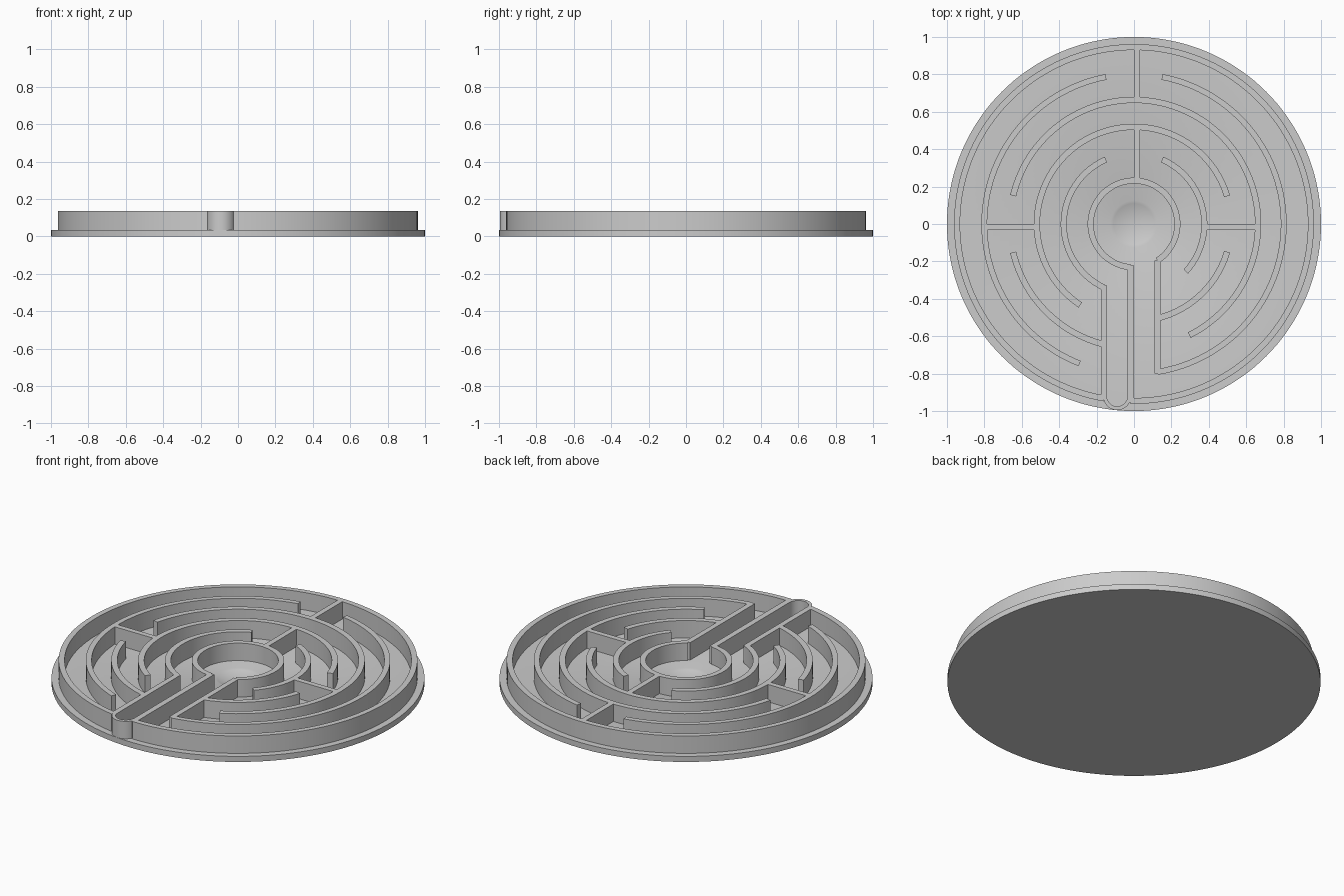
import bpy, bmesh, math

if "Cube" in bpy.data.objects:
    bpy.data.objects.remove(bpy.data.objects["Cube"])

FLOOR, TOP, SUNK = 0.033, 0.136, 0.026   # floor height, wall top, wall foot sunk in floor


def finish(bm, name, smooth=True):
    bmesh.ops.recalc_face_normals(bm, faces=bm.faces)
    mesh = bpy.data.meshes.new(name)
    bm.to_mesh(mesh)
    bm.free()
    obj = bpy.data.objects.new(name, mesh)
    bpy.context.collection.objects.link(obj)
    if smooth:
        bpy.ops.object.select_all(action='DESELECT')
        obj.select_set(True)
        bpy.context.view_layer.objects.active = obj
        bpy.ops.object.shade_smooth_by_angle(angle=math.radians(30))
    return obj


def arc_wall(name, r_in, r_out, a0, a1, cx=0.0, cy=0.0, step=2.5):
    """Curved wall between two angles in degrees."""
    bm = bmesh.new()
    n = max(8, round((a1 - a0) / step))
    rings = []
    for i in range(n + 1):
        a = math.radians(a0 + (a1 - a0) * i / n)
        rings.append([bm.verts.new((cx + r * math.cos(a), cy + r * math.sin(a), z))
                      for r, z in ((r_in, SUNK), (r_out, SUNK), (r_out, TOP), (r_in, TOP))])
    for p, q in zip(rings, rings[1:]):
        for k in range(4):
            j = (k + 1) % 4
            bm.faces.new((p[k], p[j], q[j], q[k]))
    bm.faces.new(rings[0])
    bm.faces.new(rings[-1])
    return finish(bm, name)


def straight_wall(name, x0, x1, y0, y1):
    bm = bmesh.new()
    bmesh.ops.create_cube(bm, size=1)
    for v in bm.verts:
        v.co = (x1 if v.co.x > 0 else x0, y1 if v.co.y > 0 else y0,
                TOP if v.co.z > 0 else SUNK)
    return finish(bm, name, smooth=False)


# Base disc, turned from a profile with a shallow dimple in the centre
rim, depth = 0.125, 0.022
ball = (rim ** 2 + depth ** 2) / (2 * depth)
profile = [(0, 0), (1, 0), (1, FLOOR)]
for i in range(9):
    r = rim * (1 - i / 8)
    profile.append((r, FLOOR - depth + ball - math.sqrt(ball ** 2 - r ** 2)))
bm = bmesh.new()
vs = [bm.verts.new((r, 0, z)) for r, z in profile]
es = [bm.edges.new(p) for p in zip(vs, vs[1:])]
bmesh.ops.spin(bm, geom=vs + es, cent=(0, 0, 0), axis=(0, 0, 1),
               angle=2 * math.pi, steps=144, use_duplicate=False)
bmesh.ops.remove_doubles(bm, verts=bm.verts, dist=1e-5)
finish(bm, "base_disc")

# Concentric maze walls
arcs = [
    ("outer_rim", 0.93, 0.962, -91.1, 260.2),
    ("ring_five_right", 0.785, 0.816, -81.0, 79.2),
    ("ring_five_left", 0.785, 0.816, 100.8, 248.7),
    ("ring_four_upper", 0.647, 0.68, -63.5, 166.8),
    ("ring_four_lower", 0.647, 0.68, 193.2, 256.1),
    ("ring_three_upper", 0.503, 0.536, 16.6, 236.5),
    ("ring_three_lower", 0.503, 0.536, -76.1, -16.6),
    ("ring_two_left", 0.36, 0.392, 113.6, 244.7),
    ("ring_two_right", 0.36, 0.392, -42.5, 66.4),
    ("centre_ring", 0.216, 0.248, -57.5, 265.7),
]
for a in arcs:
    arc_wall(*a)

# Rounded start pocket pushing out of the rim
arc_wall("start_pocket", 0.055, 0.075, 180, 360, -0.09, -0.92, step=6)

# Straight walls of the entry lane and the radial dividers
for w in [
    ("lane_wall_left", -0.176, -0.144, -0.94, -0.33),
    ("lane_wall_middle", -0.034, 0.0, -0.955, -0.222),
    ("lane_wall_right", 0.109, 0.141, -0.80, -0.195),
    ("divider_back_outer", 0.0, 0.032, 0.67, 0.94),
    ("divider_back_inner", 0.0, 0.032, 0.24, 0.515),
    ("divider_left", -0.795, -0.525, -0.032, 0.0),
    ("divider_right", 0.38, 0.655, -0.032, 0.0),
]:
    straight_wall(*w)
